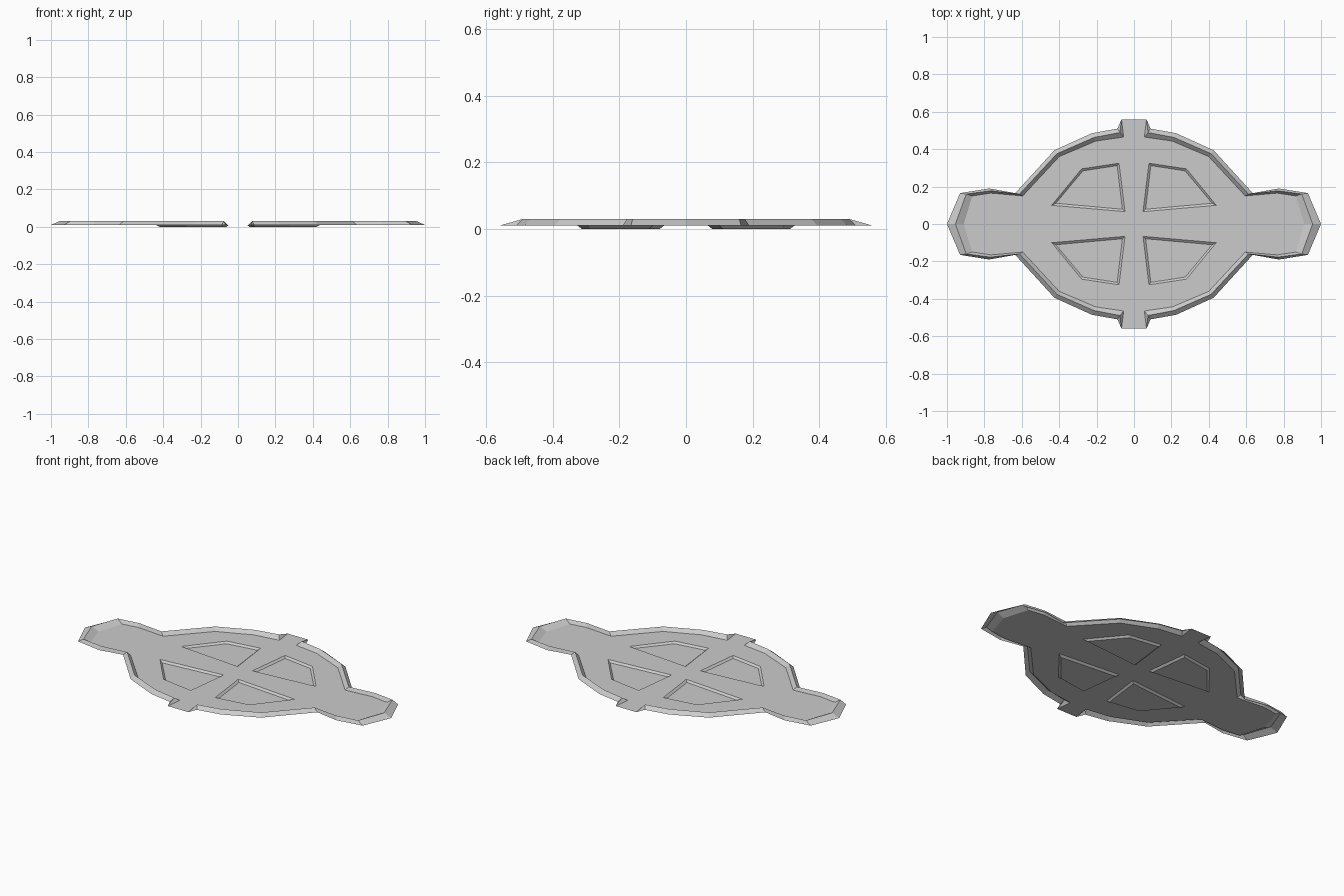
import bpy, bmesh

if "Cube" in bpy.data.objects:
    bpy.data.objects.remove(bpy.data.objects["Cube"])

Z_BOTTOM, Z_FLOOR, Z_RIDGE = 0.0, 0.01, 0.03

# Quarter outlines, from the long end (+x) round to the tab (+y)
floor = [(.91, 0), (.865, .15), (.765, .165), (.595, .15), (.40, .36), (.205, .443), (.055, .465)]
ridge = [(.955, 0), (.897, .16), (.77, .177), (.612, .16), (.412, .376), (.213, .463), (.075, .489)]
outer = [(1, 0), (.93, .165), (.775, .19), (.635, .165), (.426, .394), (.226, .485), (.088, .51)]
pocket = [(.048, .066), (.44, .1), (.28, .295), (.08, .325)]
pocket_base = [(.062, .079), (.418, .111), (.273, .284), (.09, .312)]

bm = bmesh.new()


def ring(points, z):
    return [bm.verts.new((x, y, z)) for x, y in points]


def strip(a, b, closed=False):
    """Quads joining two matching rows of vertices."""
    n = len(a)
    for i in range(n if closed else n - 1):
        j = (i + 1) % n
        bm.faces.new((a[i], b[i], b[j], a[j]))


F = ring(floor, Z_FLOOR)
R = ring(ridge, Z_RIDGE)
E = ring(outer, Z_FLOOR)
P = ring(pocket, Z_FLOOR)
B = ring(pocket_base, Z_BOTTOM)
centre, tab_corner, tab_mid = ring([(0, 0), (.067, .56), (0, .56)], Z_FLOOR)

# Raised rim: inner slope and outer slope
strip(F, R)
strip(R, E)

# Rim end beside the flat tab
bm.faces.new((F[6], R[6], tab_corner))
bm.faces.new((R[6], E[6], tab_corner))

# Floor around the pocket
bm.faces.new((centre, F[0], F[1], F[2], F[3], P[1], P[0]))
bm.faces.new((P[1], F[3], F[4], P[2]))
bm.faces.new((P[2], F[4], F[5], F[6], P[3]))
bm.faces.new((centre, P[0], P[3], F[6], tab_corner, tab_mid))

# Sunken pocket
strip(B, P, closed=True)
bm.faces.new(B)

mesh = bpy.data.meshes.new("plate")
bm.to_mesh(mesh)
bm.free()
plate = bpy.data.objects.new("plate", mesh)
bpy.context.collection.objects.link(plate)

# Mirror the quarter into the whole plate
mirror = plate.modifiers.new("mirror", 'MIRROR')
mirror.use_axis = (True, True, False)
mirror.merge_threshold = 0.0005
